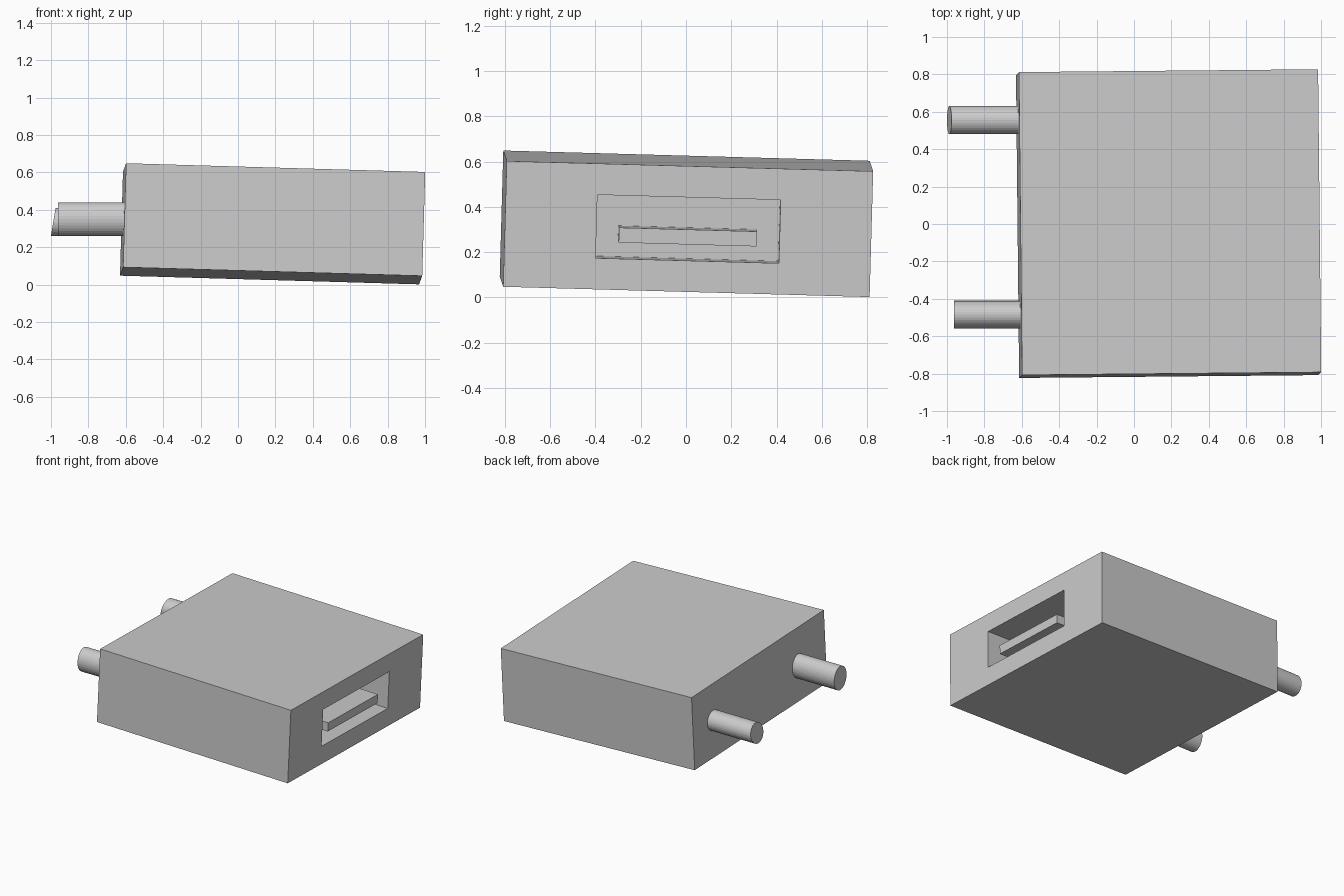
import bpy, bmesh
from mathutils import Matrix, Vector, Euler

if "Cube" in bpy.data.objects:
    bpy.data.objects.remove(bpy.data.objects["Cube"])

grey = bpy.data.materials.new("light grey")
grey.diffuse_color = (0.6, 0.6, 0.6, 1)
grey.use_nodes = True
grey.node_tree.nodes["Principled BSDF"].inputs["Base Color"].default_value = grey.diffuse_color

# slight tilt of the whole housing
TILT = Matrix.Translation((0.185, 0.002, 0.325)) @ Euler((-0.028, 0.029, 0.0095)).to_matrix().to_4x4()


def add(name, bm, matrix=Matrix()):
    mesh = bpy.data.meshes.new(name)
    bm.to_mesh(mesh)
    bm.free()
    mesh.materials.append(grey)
    ob = bpy.data.objects.new(name, mesh)
    ob.matrix_world = matrix
    bpy.context.collection.objects.link(ob)
    return ob


def box(name, center, size):
    bm = bmesh.new()
    bmesh.ops.create_cube(bm, size=1)
    for v in bm.verts:
        v.co = Vector(a * b for a, b in zip(v.co, size)) + Vector(center)
    return add(name, bm, TILT)


def peg(name, y, z, height, tip, slant):
    """Round peg along x, its outer end cut at a small slant."""
    bm = bmesh.new()
    bmesh.ops.create_cone(bm, cap_ends=True, segments=32, radius1=0.5, radius2=0.5, depth=1)
    for v in bm.verts:
        a, b, end = v.co
        x = tip + slant * (a + 0.5) if end < 0 else -0.58
        v.co = (x, y + b * 0.15, z + a * height)
    bmesh.ops.recalc_face_normals(bm, faces=bm.faces)
    return add(name, bm)


# housing with a recessed socket in its right face
housing = box("housing", (0, 0, 0), (1.6, 1.62, 0.556))
cutter = box("socket_cutter", (0.8, 0, 0), (0.64, 0.81, 0.28))
cut = housing.modifiers.new("socket", 'BOOLEAN')
cut.operation = 'DIFFERENCE'
cut.solver = 'EXACT'
cut.object = cutter
bpy.context.view_layer.update()
bpy.context.view_layer.objects.active = housing
bpy.ops.object.modifier_apply(modifier="socket")
bpy.data.objects.remove(cutter)

# tongue inside the socket
box("socket_tongue", (0.625, 0, -0.036), (0.31, 0.61, 0.066))

# pegs on the left face
peg("front_peg", -0.485, 0.35, 0.18, -0.963, 0)
peg("back_peg", 0.555, 0.335, 0.15, -1.0, 0.025)
